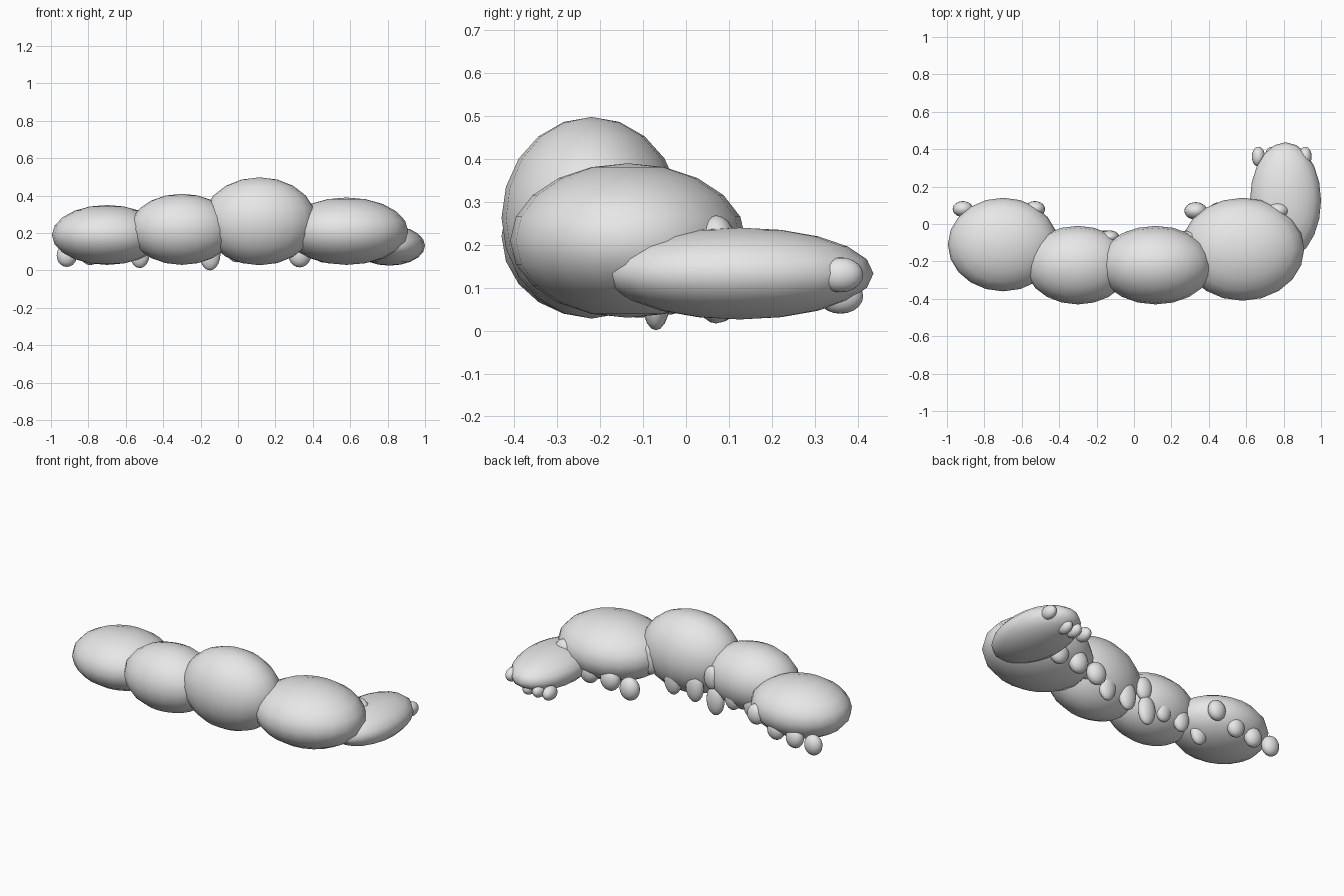
import bpy

cube = bpy.data.objects.get("Cube")
if cube:
    bpy.data.objects.remove(cube, do_unlink=True)

grey = bpy.data.materials.new("light_grey")
grey.use_nodes = True
colour = (0.8, 0.8, 0.8, 1)
grey.diffuse_color = colour
grey.node_tree.nodes["Principled BSDF"].inputs["Base Color"].default_value = colour


def ellipsoid(name, centre, radii):
    bpy.ops.mesh.primitive_uv_sphere_add(segments=20, ring_count=10, radius=1, location=centre)
    part = bpy.context.object
    part.name = name
    part.scale = radii
    bpy.ops.object.transform_apply(location=False, rotation=False, scale=True)
    bpy.ops.object.shade_smooth()
    part.data.materials.append(grey)


# Each segment: centre, radii, row of feet as y and (x, z) pairs
segments = {
    "end_segment": ((-0.70, -0.11, 0.19), (0.295, 0.25, 0.16), 0.08,
                    [(-0.915, 0.08), (-0.79, 0.09), (-0.665, 0.108), (-0.53, 0.165)]),
    "second_segment": ((-0.30, -0.22, 0.22), (0.28, 0.21, 0.19), -0.07,
                       [(-0.525, 0.085), (-0.396, 0.12), (-0.268, 0.136), (-0.13, 0.22)]),
    "middle_segment": ((0.115, -0.22, 0.263), (0.305, 0.21, 0.235), -0.07,
                       [(-0.15, 0.09), (-0.01, 0.133), (0.136, 0.14), (0.29, 0.22)]),
    "fourth_segment": ((0.58, -0.135, 0.21), (0.33, 0.275, 0.18), 0.07,
                       [(0.33, 0.085), (0.46, 0.11), (0.6, 0.12), (0.77, 0.2)]),
    "curled_segment": ((0.81, 0.125, 0.133), (0.19, 0.312, 0.107), 0.36,
                       [(0.665, 0.08), (0.735, 0.08), (0.8, 0.08), (0.915, 0.13)]),
}

for name, (centre, radii, foot_y, feet) in segments.items():
    ellipsoid(name, centre, radii)
    # Feet are small copies of the segment, stretched downwards
    foot_radii = (radii[0] * 0.185, radii[1] * 0.17, radii[2] * 0.38)
    for i, (x, z) in enumerate(feet):
        ellipsoid(f"{name}_foot_{i + 1}", (x, foot_y, z), foot_radii)
